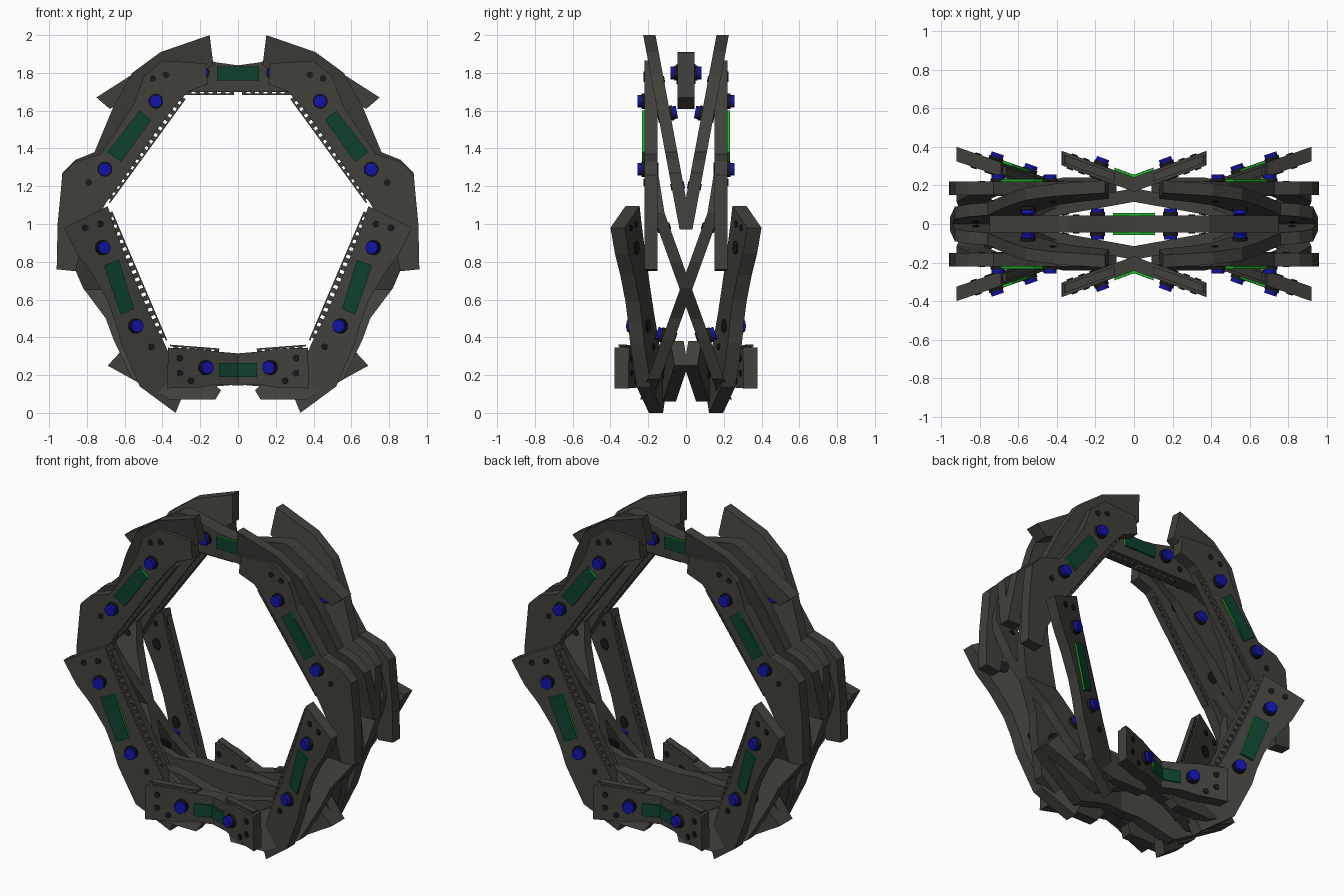
import bpy, bmesh
from mathutils import Vector, Matrix

if "Cube" in bpy.data.objects:
    bpy.data.objects.remove(bpy.data.objects["Cube"])


def material(name, rgb):
    m = bpy.data.materials.new(name)
    m.diffuse_color = (*rgb, 1)
    m.use_nodes = True
    m.node_tree.nodes["Principled BSDF"].inputs["Base Color"].default_value = m.diffuse_color
    return m


DARK = material("dark_metal", (0.052, 0.052, 0.044))
BLACK = material("black", (0.01, 0.01, 0.01))
BLUE = material("blue", (0.006, 0.006, 0.38))
GREEN = material("green_face", (0.004, 0.055, 0.026))
LIME = material("lime_frame", (0.01, 0.5, 0.02))


def finish(bm, name, mat, both_sides=True):
    """Everything is built in the +x, +y quarter, then mirrored."""
    bmesh.ops.recalc_face_normals(bm, faces=bm.faces)
    me = bpy.data.meshes.new(name)
    bm.to_mesh(me)
    bm.free()
    me.materials.append(mat)
    ob = bpy.data.objects.new(name, me)
    bpy.context.collection.objects.link(ob)
    mod = ob.modifiers.new("mirror", 'MIRROR')
    mod.use_axis = (True, both_sides, False)
    mod.use_mirror_merge = False


def y_at(plane, x, z):
    a, b, c = plane
    return min(a + b * x + c * z, 0.185) if c == 0.36 else a + b * x + c * z


def loft(bm, plane, stations, lo, hi):
    """Bar of rectangular sections (inner xz, outer xz) lying on a tilted plane."""
    rings = []
    for xi, zi, xo, zo in stations:
        yi, yo = y_at(plane, xi, zi), y_at(plane, xo, zo)
        rings.append([bm.verts.new(p) for p in (
            (xi, yi + lo, zi), (xo, yo + lo, zo), (xo, yo + hi, zo), (xi, yi + hi, zi))])
    for r, s in zip(rings, rings[1:]):
        for k in range(4):
            j = (k + 1) % 4
            bm.faces.new((r[k], r[j], s[j], s[k]))
    if abs(stations[0][0]) > 1e-4:      # open at the mirror seam
        bm.faces.new(rings[0])
    bm.faces.new(rings[-1])


def bars(name, plane, station_lists, lo, hi, mat, both=True):
    bm = bmesh.new()
    for s in station_lists:
        loft(bm, plane, s, lo, hi)
    finish(bm, name, mat, both)


def discs(name, plane, spots, r, lo, hi, mat, sides, both=True, seg=14):
    """Short cylinders standing on the plate along its normal."""
    n = Vector((-plane[1], 1, -plane[2])).normalized()
    bm = bmesh.new()
    for x, z in spots:
        for s in sides:
            c = Vector((x, y_at(plane, x, z), z)) + n * s * (lo + hi) / 2
            bmesh.ops.create_cone(
                bm, cap_ends=True, segments=seg, radius1=r, radius2=r, depth=hi - lo,
                matrix=Matrix.Translation(c) @ n.to_track_quat('Z', 'Y').to_matrix().to_4x4())
    finish(bm, name, mat, both)


def rim(name, plane, p, q, both):
    """Perforated strip on the inner edge: small teeth closed by a thin rail."""
    p, q = Vector(p), Vector(q)
    d = (q - p).normalized()
    m = Vector((-d.y, d.x))
    if m.dot(Vector((0, 1.03)) - (p + q) / 2) < 0:
        m = -m

    def piece(t0, t1, h0, h1):
        out = []
        for t in (t0, t1):
            a, b = p + d * t + m * h1, p + d * t + m * h0
            out.append((a.x, a.y, b.x, b.y))
        return out
    length = (q - p).length
    count = int(length / 0.042)
    pitch = length / count
    parts = [piece(i * pitch, i * pitch + 0.026, -0.015, 0.010) for i in range(count)]
    parts.append(piece(0, length, 0.008, 0.016))
    bars(name, plane, parts, -0.022, 0.022, DARK, both)


def module(name, plane, stations, th, knobs=(), sides=(1,), panel=None, bolts=(), edge=None, both=True):
    h = th / 2
    bars(name + "_plate", plane, [stations], -h, h, DARK, both)
    if knobs:
        discs(name + "_knob_collars", plane, knobs, 0.04, h - 0.01, h + 0.016, BLACK, sides, both)
        discs(name + "_knob_caps", plane, knobs, 0.034, h + 0.016, h + 0.036, BLUE, sides, both)
        if len(sides) == 1:             # dark sockets on the plain side
            discs(name + "_sockets", plane, knobs, 0.036, h - 0.01, h + 0.004, BLACK, (-sides[0],), both)
    if bolts:
        discs(name + "_bolts", plane, bolts, 0.018, h - 0.01, h + 0.004, BLACK, (1, -1), both, 10)
    if panel:
        lists = [((h - 0.01, h + 0.010), LIME, "_panel_frame"), ((h, h + 0.013), GREEN, "_panel_face")]
        for (lo, hi), mat, suffix in lists:
            bars(name + suffix, plane, [panel], lo, hi, mat, both)
            if not both:
                bars(name + suffix + "_front", plane, [panel], -hi, -lo, mat, both)
    if edge:
        rim(name + "_rim", plane, *edge, both)


# Top centre bar, lying in the middle plane
module("top_bar", (0, 0, 0),
       [(0, 1.70, 0, 1.84), (.11, 1.70, .11, 1.855), (.29, 1.70, .34, 1.91),
        (.45, 1.70, .39, 1.90), (.68, 1.61, .75, 1.67)], .09,
       knobs=[(.19, 1.80)], sides=(1, -1), panel=[(0, 1.76, 0, 1.835), (.11, 1.76, .11, 1.835)],
       bolts=[(.3, 1.83), (.3, 1.76)], edge=((.02, 1.70), (.29, 1.70)), both=False)

# Outer upper plates with a downward arm
module("upper_outer", (.185, 0, 0),
       [(.16, 1.74, .17, 1.85), (.265, 1.70, .40, 1.865), (.33, 1.63, .50, 1.78), (.42, 1.51, .555, 1.63),
        (.51, 1.38, .64, 1.50), (.60, 1.25, .73, 1.37), (.70, 1.11, .86, 1.33),
        (.76, 1.0, .93, 1.26), (.83, .88, .955, 1.0), (.86, .75, .96, .76)], .07,
       knobs=[(.435, 1.65), (.705, 1.29)],
       panel=[(.46, 1.55, .52, 1.60), (.62, 1.33, .69, 1.38)],
       bolts=[(.45, 1.77), (.38, 1.79), (.79, 1.22)], edge=((.29, 1.67), (.69, 1.12)))

# Inner upper plates, leaning from the top tips to the middle plane
module("upper_inner", (-.18, 0, .187),
       [(.13, 1.84, .15, 2.0), (.30, 1.74, .41, 1.91), (.40, 1.66, .56, 1.80),
        (.50, 1.50, .66, 1.62), (.62, 1.33, .76, 1.38), (.71, 1.16, .86, 1.34),
        (.76, 1.08, .93, 1.27), (.86, .97, .955, .97)], .065,
       knobs=[(.55, 1.58)], sides=(-1,), bolts=[(.42, 1.76), (.82, 1.2)])

# Outer lower plates flaring away from the ring
module("lower_outer", (.045, .345, 0),
       [(.69, 1.095, .92, .98), (.66, 1.0, .85, .84), (.60, .84, .77, .73),
        (.535, .68, .69, .59), (.47, .53, .65, .48), (.39, .37, .62, .37),
        (.34, .25, .52, .14), (.29, .10, .33, 0)], .075,
       knobs=[(.73, .875), (.555, .46)],
       panel=[(.63, .81, .71, .78), (.55, .55, .62, .52)],
       bolts=[(.74, 1.0), (.82, .98), (.47, .35)], edge=((.68, 1.06), (.39, .38)))

# Lower plates crossing through the middle plane, curving up beside the upper plates
module("lower_crossing", (-.235, 0, .36),
       [(.70, 1.16, .85, 1.30), (.78, 1.06, .92, 1.06), (.74, .92, .88, .80), (.66, .76, .82, .66),
        (.57, .60, .70, .50), (.50, .45, .66, .39), (.41, .34, .56, .18),
        (.28, .28, .36, .07), (.09, .12, .12, .07)], .065,
       knobs=[(.54, .40)], sides=(-1,), bolts=[(.42, .24), (.82, .98)])

# Bottom outer chevrons
module("bottom_outer", (.205, .365, 0),
       [(0, .315, 0, .145), (.12, .325, .12, .15), (.2, .34, .2, .135), (.37, .345, .375, .13)], .075,
       knobs=[(.185, .24)], panel=[(0, .265, 0, .19), (.1, .265, .1, .19)],
       bolts=[(.26, .17), (.32, .21), (.32, .29)], edge=((.1, .325), (.36, .345)))

# Bottom inner chevrons running out to low tips
module("bottom_inner", (.15, -.18, 0),
       [(0, .30, 0, .15), (.12, .30, .12, .14), (.30, .33, .34, .06),
        (.46, .33, .40, .09), (.57, .38, .69, .25)], .07, bolts=[(.36, .2)])
